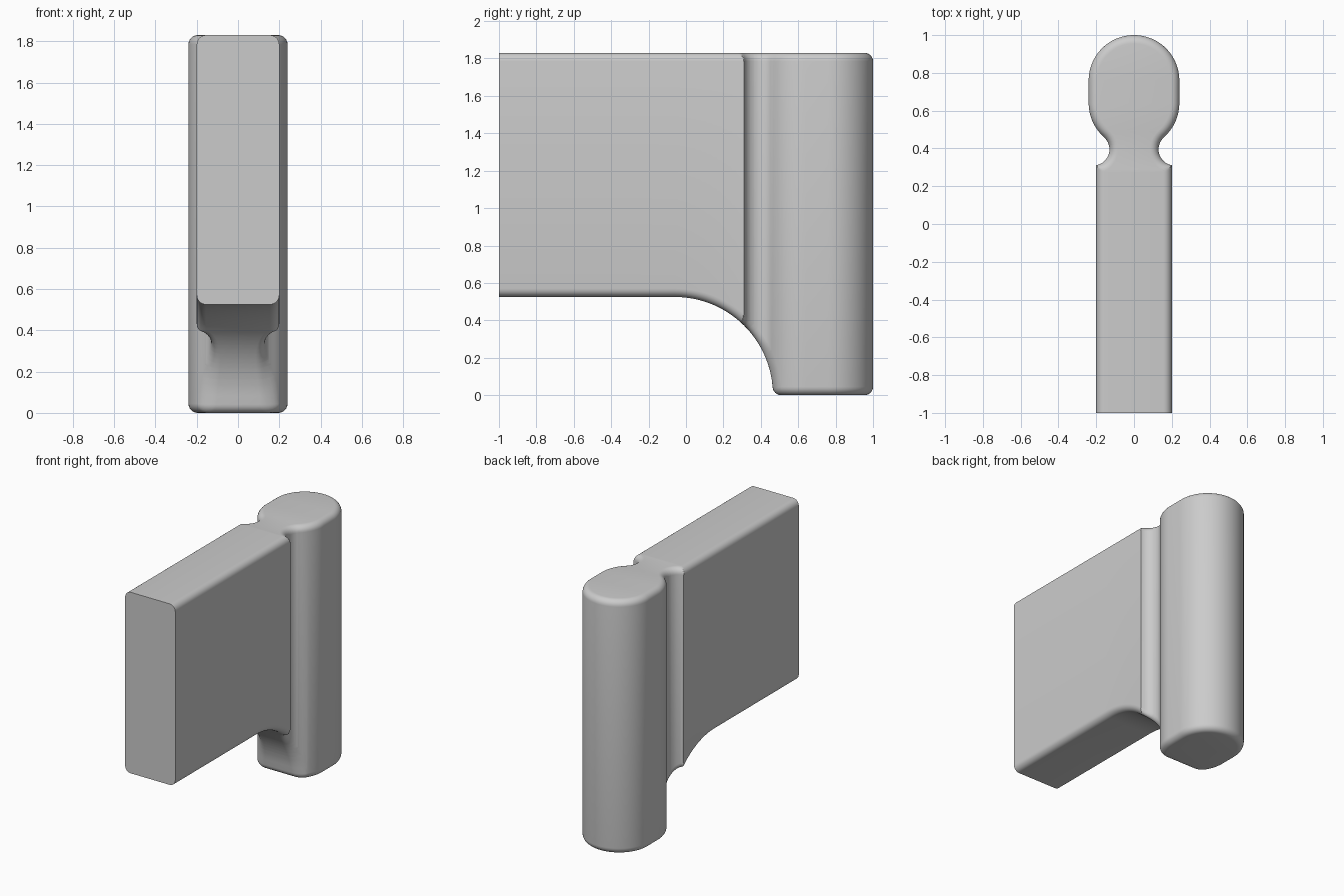
import bpy
import bmesh
from math import sin, cos, pi, sqrt, atan2

cube = bpy.data.objects.get("Cube")
if cube:
    bpy.data.objects.remove(cube, do_unlink=True)

# Main dimensions
HEIGHT = 1.83
FRONT = -1.0
BAR = 0.2                        # half width of the slab
KNOB, KNOB_A, KNOB_B = 0.24, 0.64, 0.76   # radius and the two arc centres
NECK, NECK_X, NECK_Y = 0.085, 0.215, 0.395
ARC_Y, ARC = -0.06, 0.525        # undercut centre and radius
ROUND = 0.045                    # edge rounding
STEPS = 6
LEG_Y = ARC_Y + sqrt((ARC + ROUND) ** 2 - ROUND ** 2)
JOIN = (KNOB_A - NECK_Y) / sqrt((KNOB_A - NECK_Y) ** 2 + NECK_X ** 2)


def half_width(y, d):
    """Half width of the plan outline, moved inward by d."""
    r, g = KNOB - d, NECK + d
    if y < KNOB_A - r * JOIN:
        if abs(y - NECK_Y) < g:
            return min(BAR - d, NECK_X - sqrt(g * g - (y - NECK_Y) ** 2))
        return BAR - d
    off = min(y - KNOB_A, 0) + max(y - KNOB_B, 0)
    return sqrt(max(r * r - off * off, 0))


def plan_point(y, d):
    if y > KNOB_B:               # the round end shrinks towards its centre
        y = KNOB_B + (y - KNOB_B) * (KNOB - d) / KNOB
    return half_width(y, d), y


def section(y, tilt):
    """Closed loop across the body, tilt is the direction of the underside."""
    ny, nz = sin(tilt), cos(tilt)
    if y < ARC_Y:
        base = ARC + ROUND
    elif y < LEG_Y:
        base = sqrt((ARC + ROUND) ** 2 - (y - ARC_Y) ** 2)
    else:
        base = ROUND
    side = []
    turns = [i * pi / 2 / STEPS for i in range(STEPS + 1)]
    for t in reversed(turns):    # rounded lower edge
        d, drop = ROUND * (1 - cos(t)), ROUND * sin(t)
        x, py = plan_point(y - ny * drop, d)
        side.append((x, py, base - nz * drop))
    for t in turns:              # rounded upper edge
        d, rise = ROUND * (1 - cos(t)), ROUND * sin(t)
        x, py = plan_point(y, d)
        side.append((x, py, HEIGHT - ROUND + rise))
    return side + [(-x, py, z) for x, py, z in reversed(side)]


# Stations along the length: slab, undercut, neck, knob
cusp = NECK_Y - sqrt(NECK ** 2 - (NECK_X - BAR) ** 2)
stations = [FRONT, -0.5, ARC_Y, cusp, KNOB_A, KNOB_B, 0.7]
stations += [ARC_Y + (ARC + ROUND) * sin(i * pi / 60) for i in range(1, 29)]
stations += [cusp - 0.036 + 0.004 * i for i in range(18)]
stations += [NECK_Y - NECK * cos(i * pi / 24) for i in range(2, 19)]
stations += [KNOB_A - KNOB * sin(i * pi / 48) for i in range(1, 14)]
stations += [KNOB_B + KNOB * sin(i * pi / 48) for i in range(1, 25)]
stations = sorted(y for y in stations if abs(y - LEG_Y) > 0.002)

rows = []
leg_done = False
leg_tilt = atan2(LEG_Y - ARC_Y, ROUND)
for y in stations:
    if y > LEG_Y and not leg_done:   # rounded toe of the leg
        rows += [section(LEG_Y, leg_tilt * (1 - i / STEPS)) for i in range(STEPS + 1)]
        leg_done = True
    if y <= ARC_Y or y > LEG_Y:
        tilt = 0
    else:
        tilt = atan2(y - ARC_Y, sqrt((ARC + ROUND) ** 2 - (y - ARC_Y) ** 2))
    rows.append(section(y, tilt))

# Skin the sections into one solid
bm = bmesh.new()
loops = [[bm.verts.new(p) for p in row] for row in rows]
for a, b in zip(loops, loops[1:]):
    n = len(a)
    for i in range(n):
        j = (i + 1) % n
        bm.faces.new((a[i], a[j], b[j], b[i]))
bm.faces.new(loops[0])
bmesh.ops.remove_doubles(bm, verts=bm.verts, dist=0.0001)
bmesh.ops.recalc_face_normals(bm, faces=bm.faces)
mesh = bpy.data.meshes.new("slab_with_round_post")
bm.to_mesh(mesh)
bm.free()

body = bpy.data.objects.new("slab_with_round_post", mesh)
bpy.context.collection.objects.link(body)

# Plain grey finish
grey = bpy.data.materials.new("plain_grey")
grey.use_nodes = True
colour = (0.6, 0.6, 0.6, 1)
grey.diffuse_color = colour
grey.node_tree.nodes["Principled BSDF"].inputs["Base Color"].default_value = colour
mesh.materials.append(grey)

bpy.ops.object.select_all(action="DESELECT")
body.select_set(True)
bpy.context.view_layer.objects.active = body
bpy.ops.object.shade_smooth_by_angle(angle=pi / 6)
